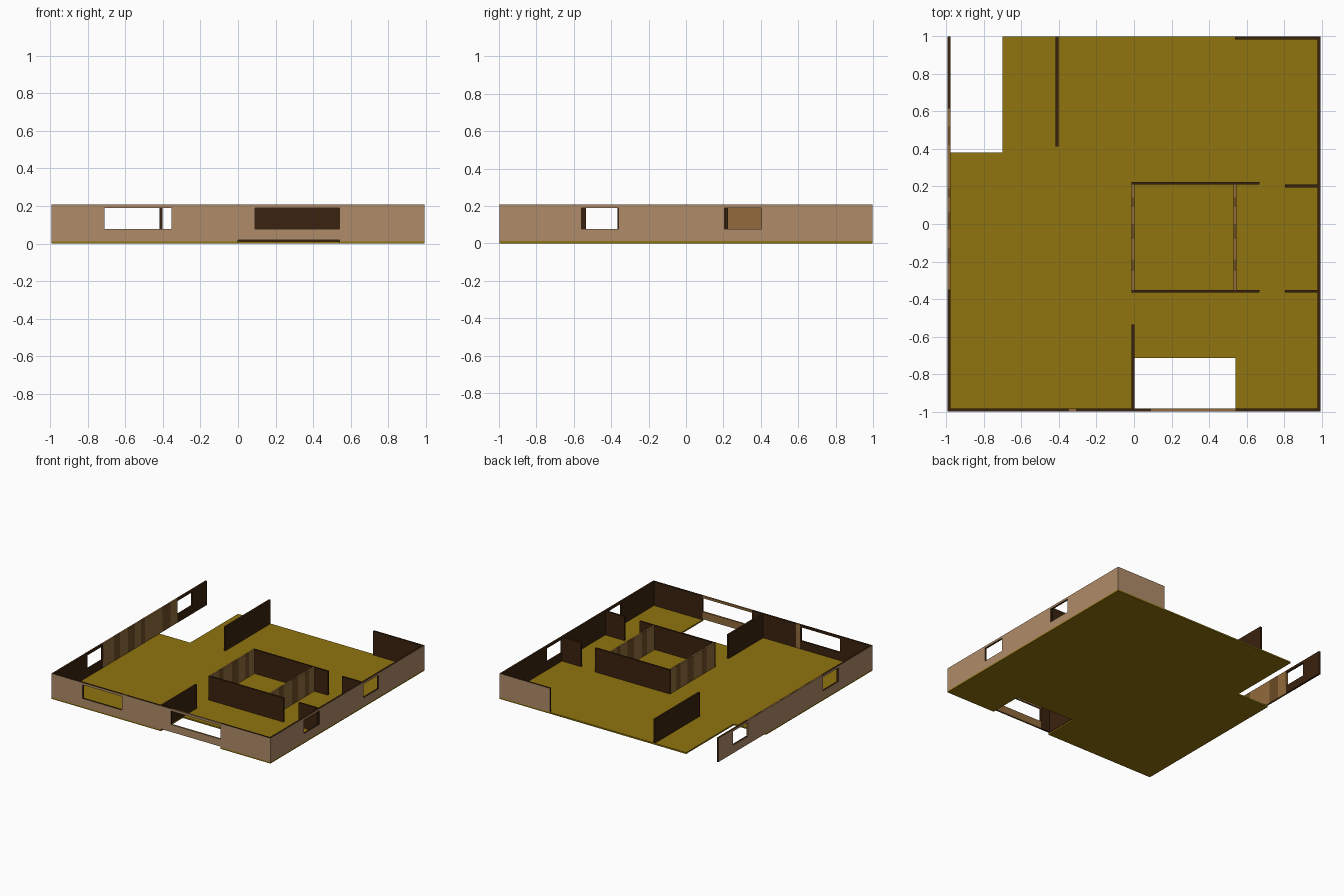
import bpy, bmesh

if "Cube" in bpy.data.objects:
    bpy.data.objects.remove(bpy.data.objects["Cube"])

def mat(name, rgb):
    m = bpy.data.materials.new(name)
    m.diffuse_color = (*rgb, 1)
    m.use_nodes = True
    m.node_tree.nodes["Principled BSDF"].inputs["Base Color"].default_value = m.diffuse_color
    return m

MATS = [mat("dark_brown", (0.042, 0.016, 0.0045)),
        mat("tan_plaster", (0.434, 0.262, 0.144)),
        mat("medium_wood", (0.283, 0.147, 0.045)),
        mat("deep_wood", (0.153, 0.07, 0.019)),
        mat("gold_floor", (0.279, 0.174, 0.0044))]
DARK, TAN, MID, DEEP, GOLD = range(5)
Z0, Z1, T = 0.012, 0.208, 0.015
X, Y = 0.993, 0.998

def finish(name, bm):
    bmesh.ops.remove_doubles(bm, verts=bm.verts, dist=1e-5)
    bmesh.ops.recalc_face_normals(bm, faces=bm.faces)
    me = bpy.data.meshes.new(name)
    bm.to_mesh(me)
    bm.free()
    for m in MATS:
        me.materials.append(m)
    ob = bpy.data.objects.new(name, me)
    bpy.context.collection.objects.link(ob)

def wall(name, axis, pos, a, b, holes=(), outside=0, bands=()):
    """Wall along axis from a to b, starting at pos on the other axis.
    holes: (u0, u1, z0, z1); bands: (u0, u1, colour); outside: +1/-1 tan side."""
    us = {a, b}
    zs = {Z0, Z1}
    for h in holes:
        us.update(h[:2])
        zs.update(h[2:])
    for s in bands:
        us.update(s[:2])
    us, zs = sorted(us), sorted(zs)

    def solid(i, j):
        if not (0 <= i < len(us) - 1 and 0 <= j < len(zs) - 1):
            return False
        u, z = (us[i] + us[i + 1]) / 2, (zs[j] + zs[j + 1]) / 2
        return not any(h[0] < u < h[1] and h[2] < z < h[3] for h in holes)

    bm = bmesh.new()

    def quad(pts, colour):
        vs = [bm.verts.new((u, d, z) if axis == 'x' else (d, u, z)) for u, d, z in pts]
        bm.faces.new(vs).material_index = colour

    lo, hi = pos, pos + T
    for i in range(len(us) - 1):
        for j in range(len(zs) - 1):
            if not solid(i, j):
                continue
            u0, u1, z0, z1 = us[i], us[i + 1], zs[j], zs[j + 1]
            um = (u0 + u1) / 2
            c = next((s[2] for s in bands if s[0] < um < s[1]), DARK)
            for d, side in ((lo, -1), (hi, 1)):
                quad([(u0, d, z0), (u1, d, z0), (u1, d, z1), (u0, d, z1)],
                     TAN if side == outside else c)
            # reveals, ends, top and bottom where no neighbour cell exists
            for di, u in ((-1, u0), (1, u1)):
                if not solid(i + di, j):
                    quad([(u, lo, z0), (u, hi, z0), (u, hi, z1), (u, lo, z1)],
                         TAN if outside and abs(u) > X - 1e-4 and axis == 'x' else c)
            for dj, z in ((-1, z0), (1, z1)):
                if not solid(i, j + dj):
                    quad([(u0, lo, z), (u1, lo, z), (u1, hi, z), (u0, hi, z)], c)
    finish(name, bm)

def stripes(*cuts):
    return [(p, q, (MID, DEEP)[k % 2]) for k, (p, q) in enumerate(zip(cuts, cuts[1:]))]

# floor slab with two notches
bm = bmesh.new()
outline = [(-X, -Y), (0, -Y), (0, -0.715), (0.54, -0.715), (0.54, -Y), (X, -Y),
           (X, Y), (-0.70, Y), (-0.70, 0.38), (-X, 0.38)]
face = bm.faces.new([bm.verts.new((x, y, 0)) for x, y in outline])
ext = bmesh.ops.extrude_face_region(bm, geom=[face])
bmesh.ops.translate(bm, vec=(0, 0, Z0),
                    verts=[v for v in ext["geom"] if isinstance(v, bmesh.types.BMVert)])
for f in bm.faces:
    f.material_index = GOLD
finish("floor", bm)

# outer walls
W = (0.078, 0.19)
wall("front_wall", 'x', -Y, -X, X,
     [(-0.71, -0.355, *W), (0.09, 0.54, *W), (0, 0.54, Z0, 0.018)], -1,
     [(-0.345, -0.31, MID), (0.09, 0.54, MID)])
wall("left_wall", 'y', -X, -Y + T, Y, [(-0.555, -0.355, *W), (0.615, 0.81, *W)], -1,
     stripes(-0.35, -0.21, -0.13, -0.03, 0.06, 0.14, 0.19, 0.42, 0.52, 0.615))
wall("right_wall", 'y', X - T, -Y + T, Y - T, [(-0.56, -0.36, *W), (0.205, 0.405, *W)], 1)
wall("back_wall", 'x', Y - T, 0.537, X, (), 1)

# central room
for name, y in (("room_front_wall", -0.366), ("room_back_wall", 0.21)):
    wall(name, 'x', y, -0.012, 0.668)
for name, x in (("room_left_wall", -0.012), ("room_right_wall", 0.53)):
    wall(name, 'y', x, -0.351, 0.21, (), 0,
         stripes(-0.351, -0.25, -0.19, -0.08, 0.0, 0.09, 0.14, 0.21))

# short partitions
for name, y in (("right_front_stub", -0.366), ("right_back_stub", 0.195)):
    wall(name, 'x', y, 0.805, X - T)
wall("front_partition", 'y', -0.012, -Y + T, -0.535)
wall("back_partition", 'y', -0.417, 0.412, Y)
